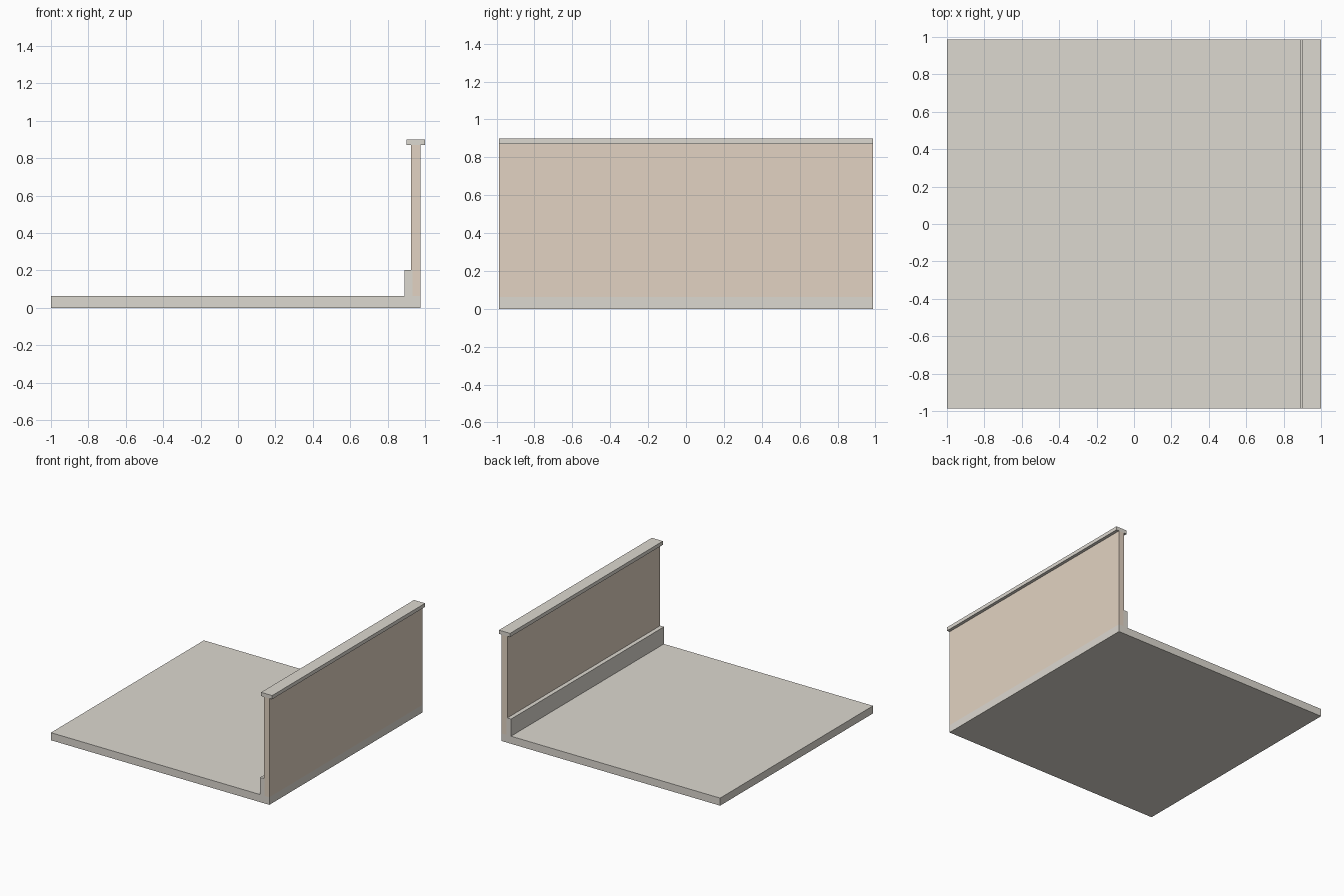
import bpy
import bmesh

if "Cube" in bpy.data.objects:
    bpy.data.objects.remove(bpy.data.objects["Cube"])

HALF = 0.9875  # half length of every part along y


def material(name, color):
    mat = bpy.data.materials.new(name)
    mat.diffuse_color = color
    mat.use_nodes = True
    mat.node_tree.nodes["Principled BSDF"].inputs["Base Color"].default_value = mat.diffuse_color
    return mat


def extrude_profile(name, points, mat=None):
    """Extrude an x/z cross-section along the full length in y."""
    bm = bmesh.new()
    face = bm.faces.new([bm.verts.new((x, -HALF, z)) for x, z in points])
    geom = bmesh.ops.extrude_face_region(bm, geom=[face])["geom"]
    verts = [g for g in geom if isinstance(g, bmesh.types.BMVert)]
    bmesh.ops.translate(bm, verts=verts, vec=(0, 2 * HALF, 0))
    bmesh.ops.recalc_face_normals(bm, faces=bm.faces)
    mesh = bpy.data.meshes.new(name)
    bm.to_mesh(mesh)
    bm.free()
    obj = bpy.data.objects.new(name, mesh)
    bpy.context.collection.objects.link(obj)
    if mat:
        mesh.materials.append(mat)
    return obj


def rect(x0, x1, z0, z1):
    return [(x0, z0), (x1, z0), (x1, z1), (x0, z1)]


stone = material("stone", (0.72, 0.69, 0.63, 1))
plaster = material("plaster", (0.76, 0.65, 0.54, 1))

# Floor slab
extrude_profile("floor_slab", rect(-1.0, 0.975, 0.0, 0.062), stone)

# Wall panel, rebated at the foot to seat the skirting
extrude_profile("wall_panel", [(0.933, 0.062), (0.975, 0.062), (0.975, 0.87),
                               (0.925, 0.87), (0.925, 0.202), (0.933, 0.202)], plaster)

# Skirting along the inner foot of the wall
extrude_profile("skirting", rect(0.891, 0.933, 0.062, 0.202), stone)

# Coping on top of the wall
extrude_profile("wall_coping", rect(0.9, 1.0, 0.87, 0.9), stone)
